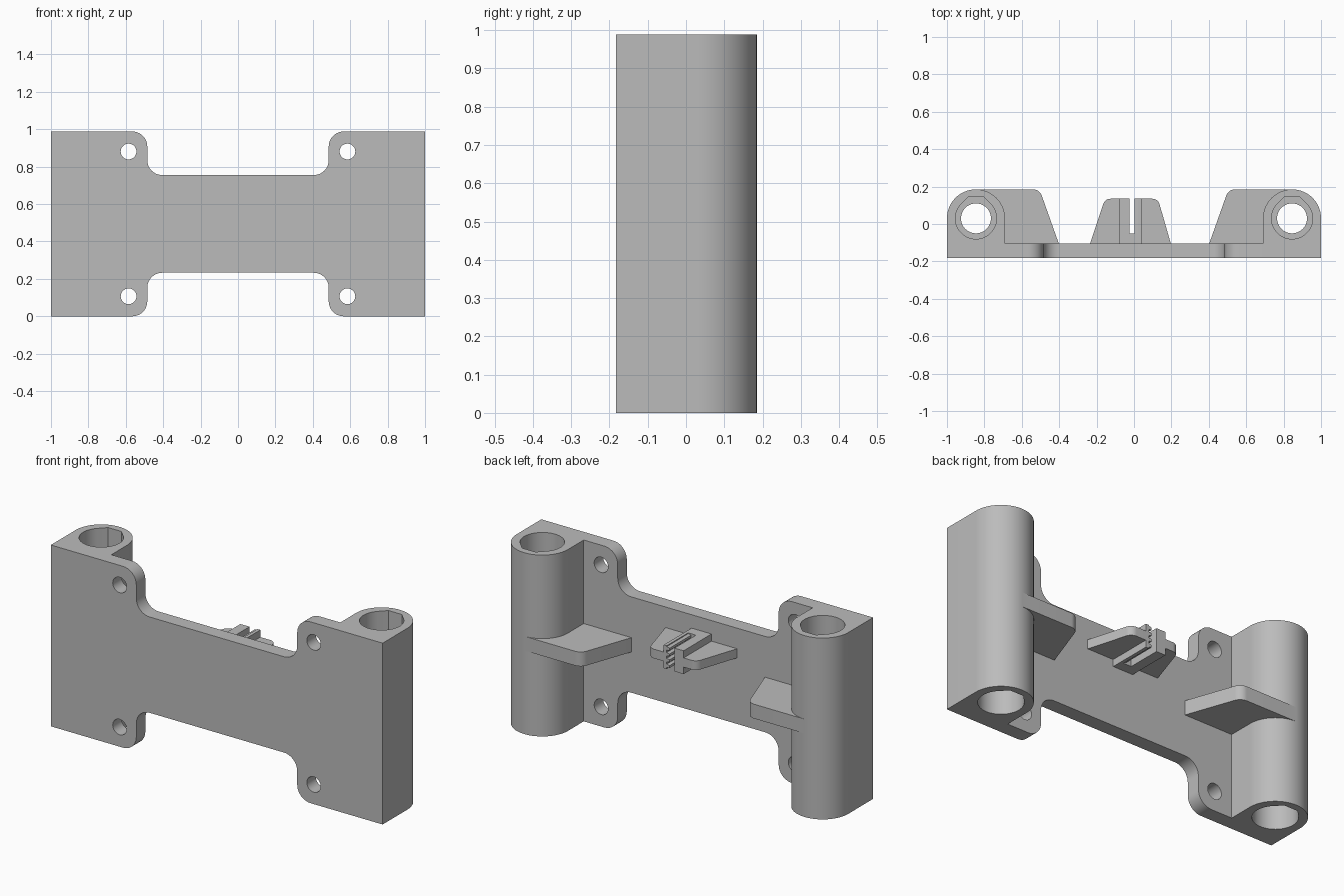
import bpy, bmesh
from math import pi, cos, sin, tan, radians
from mathutils import Vector

cube = bpy.data.objects.get("Cube")
if cube:
    bpy.data.objects.remove(cube, do_unlink=True)

grey = bpy.data.materials.new("light grey plastic")
grey.use_nodes = True
grey.diffuse_color = (0.5, 0.5, 0.5, 1)
grey.node_tree.nodes["Principled BSDF"].inputs["Base Color"].default_value = (0.5, 0.5, 0.5, 1)

HEIGHT = 0.988
FRONT, BACK = -0.183, -0.105     # plate faces
ROD_X, ROD_Y = 0.845, 0.03       # bearing axis
WALL = 0.155                     # outer radius of the bearing housing


def rounded(points, steps=10):
    """Outline in which each (x, y, radius) corner is filleted."""
    out = []
    for i, (x, y, r) in enumerate(points):
        p = Vector((x, y))
        if r == 0:
            out.append(p)
            continue
        a = (Vector(points[i - 1][:2]) - p).normalized()
        b = (Vector(points[(i + 1) % len(points)][:2]) - p).normalized()
        half = a.angle(b) / 2
        centre = p + (a + b).normalized() * (r / sin(half))
        start = p + a * (r / tan(half)) - centre
        end = p + b * (r / tan(half)) - centre
        sweep = pi - 2 * half
        for k in range(steps + 1):
            t = k / steps
            v = (start * sin((1 - t) * sweep) + end * sin(t * sweep)) / sin(sweep)
            out.append(centre + v)
    return out


def arc(cx, cy, r, a0, a1, steps):
    angles = [radians(a0 + (a1 - a0) * k / steps) for k in range(steps + 1)]
    return [(cx + r * cos(a), cy + r * sin(a)) for a in angles]


def prism(name, outline, lo, hi, axis="z", side=1):
    """Extrude an outline along z (x, y points) or along y (x, z points)."""
    bm = bmesh.new()
    place = (lambda x, y: (side * x, y, lo)) if axis == "z" else (lambda x, y: (side * x, lo, y))
    face = bm.faces.new([bm.verts.new(place(x, y)) for x, y in outline])
    top = bmesh.ops.extrude_face_region(bm, geom=[face])
    move = (0, 0, hi - lo) if axis == "z" else (0, hi - lo, 0)
    bmesh.ops.translate(bm, vec=move, verts=[v for v in top["geom"] if isinstance(v, bmesh.types.BMVert)])
    bmesh.ops.recalc_face_normals(bm, faces=bm.faces)
    mesh = bpy.data.meshes.new(name)
    bm.to_mesh(mesh)
    bm.free()
    mesh.materials.append(grey)
    obj = bpy.data.objects.new(name, mesh)
    bpy.context.collection.objects.link(obj)
    return obj


def activate(obj):
    bpy.ops.object.select_all(action="DESELECT")
    obj.select_set(True)
    bpy.context.view_layer.objects.active = obj


def cut(obj, cutters):
    activate(obj)
    for c in cutters:
        mod = obj.modifiers.new("cut", "BOOLEAN")
        mod.operation, mod.solver, mod.object = "DIFFERENCE", "EXACT", c
        bpy.ops.object.modifier_apply(modifier=mod.name)
        bpy.data.objects.remove(c, do_unlink=True)


def smooth(obj):
    activate(obj)
    bpy.ops.object.shade_smooth_by_angle(angle=radians(25))


# Back plate with a narrow waist and four screw holes
EDGE = ROD_X - WALL
corner = [(EDGE, HEIGHT, 0), (0.485, HEIGHT, 0.08), (0.485, 0.755, 0.08)]
upper = corner + [(-x, z, r) for x, z, r in reversed(corner)]
lower = [(x, HEIGHT - z, r) for x, z, r in reversed(upper)]
plate = prism("back_plate", rounded(upper + lower), FRONT, BACK, "y")
holes = [prism("screw_cutter", arc(x, z, 0.042, 0, 352.5, 47), FRONT - 0.1, BACK + 0.1, "y")
         for x in (-0.585, 0.585) for z in (0.107, HEIGHT - 0.107)]
cut(plate, holes)
smooth(plate)

# Bearing housings with flat-topped pockets at both ends, and their ribs
housing = [(1, FRONT)] + arc(ROD_X, ROD_Y, WALL, 0, 180, 40) + [(EDGE, FRONT)]
bore = arc(ROD_X, ROD_Y, 0.08, 0, 352.5, 47)
pocket = arc(ROD_X, ROD_Y, 0.11, 135, 405, 40) + [(ROD_X + 0.04, ROD_Y + 0.116), (ROD_X - 0.04, ROD_Y + 0.116)]
inner = arc(ROD_X, ROD_Y, 0.14, 90, 180, 10)
rib = rounded([(0.402, BACK, 0), (0.505, ROD_Y + WALL, 0.05), (ROD_X, ROD_Y + WALL, 0)])
rib += inner + [(ROD_X - 0.14, BACK)]
DEPTH = 0.37
for side, label in ((1, "left"), (-1, "right")):
    tube = prism(label + "_bearing_housing", housing, 0, HEIGHT, side=side)
    cut(tube, [prism("bore_cutter", bore, -0.1, HEIGHT + 0.1, side=side),
               prism("pocket_cutter", pocket, -0.1, DEPTH, side=side),
               prism("pocket_cutter", pocket, HEIGHT - DEPTH, HEIGHT + 0.1, side=side)])
    smooth(tube)
    smooth(prism(label + "_rib", rib, 0.455, 0.533, side=side))

# Belt clamp: U-shaped holder with a toothed jaw, braced on both sides
LOW, HIGH, TIP = 0.555, 0.682, 0.135
SLOT_FLOOR = -0.05
prism("clamp_plain_jaw", [(-0.08, BACK), (0.04, BACK), (0.04, SLOT_FLOOR), (-0.025, SLOT_FLOOR),
                          (-0.025, TIP), (-0.08, TIP)], LOW, HIGH)

# Toothed jaw, its teeth facing the slot
TEETH = 4
pitch = (HIGH - LOW) / TEETH
jaw = [(0.04, LOW)]
for i in range(TEETH):
    z = LOW + i * pitch
    jaw += [(0.022, z), (0.022, z + 0.25 * pitch), (0.004, z + 0.35 * pitch),
            (0.004, z + 0.75 * pitch), (0.022, z + 0.85 * pitch)]
jaw += [(0.022, HIGH), (0.04, HIGH)]
prism("clamp_toothed_jaw", jaw, SLOT_FLOOR, TIP, "y")

# Clamp braces
for label, near, top, foot in (("left", 0.04, 0.128, 0.197), ("right", -0.08, -0.155, -0.235)):
    brace = rounded([(near, BACK, 0), (foot, BACK, 0), (top, TIP, 0.04), (near, TIP, 0)])
    smooth(prism(label + "_clamp_brace", brace, 0.593, 0.643))
